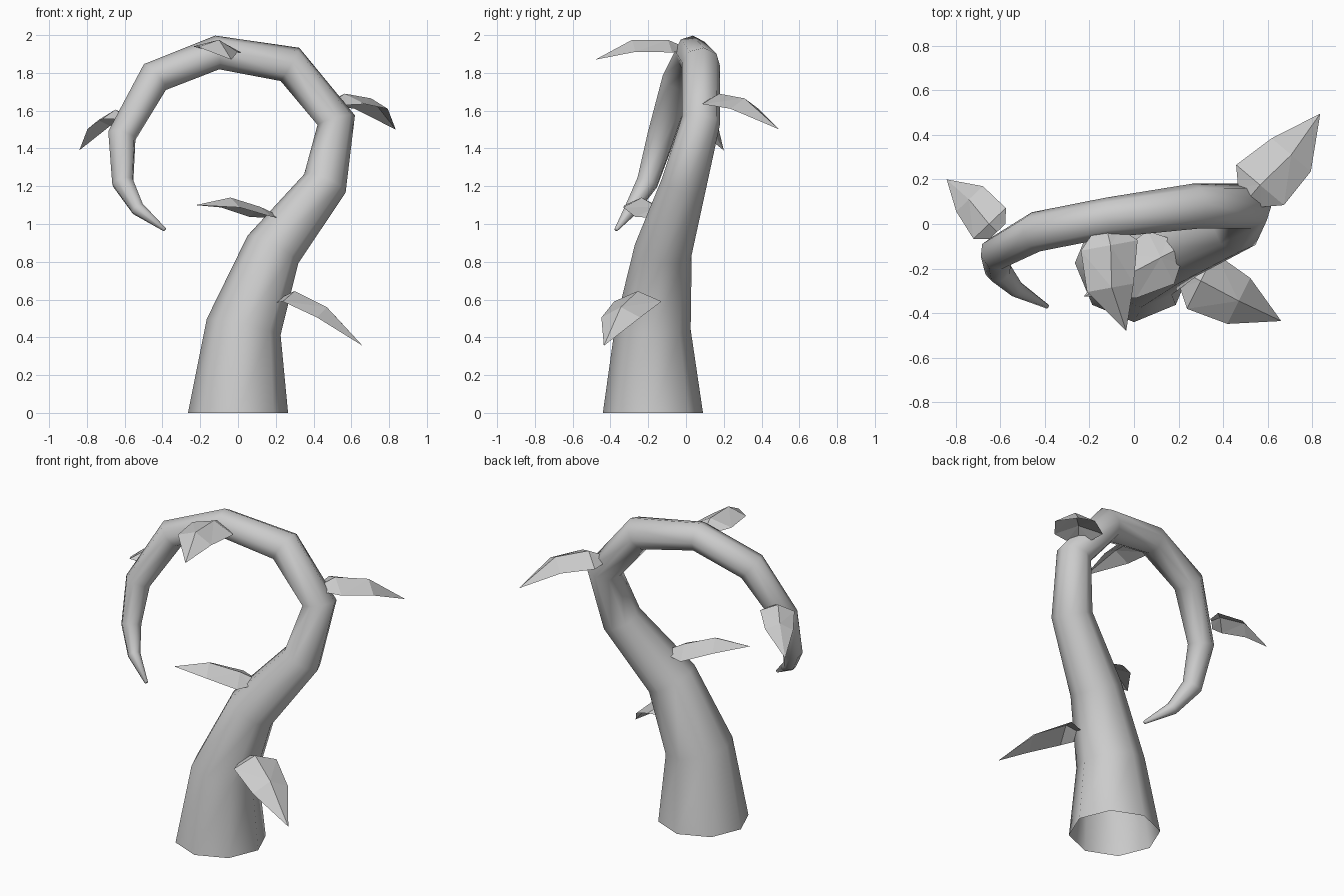
import bpy, bmesh, math
from mathutils import Vector, Matrix

cube = bpy.data.objects.get("Cube")
if cube:
    bpy.data.objects.remove(cube, do_unlink=True)

# One plain grey material
grey = bpy.data.materials.new("plain grey")
grey.use_nodes = True
GREY = (0.6, 0.6, 0.6, 1)
grey.diffuse_color = GREY
grey.node_tree.nodes["Principled BSDF"].inputs["Base Color"].default_value = GREY


def make_object(name, bm, smooth):
    for f in bm.faces:
        f.smooth = smooth
    mesh = bpy.data.meshes.new(name)
    bm.to_mesh(mesh)
    bm.free()
    mesh.materials.append(grey)
    obj = bpy.data.objects.new(name, mesh)
    bpy.context.collection.objects.link(obj)
    return obj


# Curling stem: eight-sided tapering tube, open at the foot
def make_stem(name, path, sides=8):
    pts = [Vector(p[:3]) for p in path]
    bm = bmesh.new()
    rings = []
    axis, across = Vector((0, 0, 1)), Vector((1, 0, 0))
    for i, p in enumerate(pts):
        if i == 0:
            tangent = axis.copy()
        elif i == len(pts) - 1:
            tangent = (p - pts[i - 1]).normalized()
        else:
            tangent = ((p - pts[i - 1]).normalized() + (pts[i + 1] - p).normalized()).normalized()
        across = axis.rotation_difference(tangent) @ across
        axis = tangent
        other = axis.cross(across)
        ring = []
        for k in range(sides):
            a = math.tau * k / sides
            ring.append(bm.verts.new(p + path[i][3] * (math.cos(a) * across + math.sin(a) * other)))
        rings.append(ring)
    for lo, hi in zip(rings, rings[1:]):
        for k in range(sides):
            n = (k + 1) % sides
            bm.faces.new((lo[k], lo[n], hi[n], hi[k]))
    bm.faces.new(rings[-1])
    return make_object(name, bm, True)


# Folded leaf: narrow root, two wide rows and a point, with a raised midrib
def make_leaf(name, wide, middle, tip, scale=1.0, roll=0.0):
    wide, middle, tip = Vector(wide), Vector(middle), Vector(tip)
    flat = tip - wide
    flat.z = 0
    flat.normalize()
    side = Matrix.Rotation(roll, 3, flat) @ Vector((-flat.y, flat.x, 0))
    up = flat.cross(side)
    root = wide - scale * (0.07 * flat + 0.03 * up)
    bm = bmesh.new()
    rows = []
    for p, half, fold in ((root, 0.07, 0.03), (wide, 0.14, 0.055), (middle, 0.115, 0.055)):
        rows.append([bm.verts.new(p + scale * (s * half * side - abs(s) * fold * up)) for s in (1, 0, -1)])
    point = bm.verts.new(tip)
    for a, b in zip(rows, rows[1:]):
        for k in (0, 1):
            bm.faces.new((a[k], a[k + 1], b[k + 1], b[k]))
    for k in (0, 1):
        bm.faces.new((rows[-1][k], rows[-1][k + 1], point))
    bmesh.ops.triangulate(bm, faces=bm.faces[:])
    for f in bm.faces:
        f.normal_update()
        if f.normal.dot(up) < 0:
            f.normal_flip()
    return make_object(name, bm, False)


# Centre line and radius of the stem
make_stem("curled_stem", [
    (0, -0.175, 0, 0.265), (0.03, -0.175, 0.455, 0.2), (0.185, -0.12, 0.865, 0.153),
    (0.46, -0.01, 1.215, 0.12), (0.52, 0.08, 1.55, 0.103), (0.275, 0.08, 1.845, 0.102),
    (-0.11, 0.03, 1.908, 0.09), (-0.44, -0.035, 1.778, 0.09), (-0.615, -0.13, 1.468, 0.077),
    (-0.61, -0.205, 1.22, 0.06), (-0.53, -0.29, 1.08, 0.038), (-0.388, -0.37, 0.97, 0.01)])

# Leaves along the stem
make_leaf("lower_left_leaf", (0.3, -0.255, 0.645), (0.47, -0.345, 0.56), (0.66, -0.435, 0.355))
make_leaf("inner_leaf", (0.12, -0.15, 1.09), (-0.04, -0.235, 1.14), (-0.225, -0.325, 1.1), 0.95)
make_leaf("upper_left_leaf", (0.565, 0.175, 1.69), (0.705, 0.31, 1.665), (0.835, 0.495, 1.5))
make_leaf("top_leaf", (-0.105, -0.095, 1.975), (-0.1, -0.285, 1.975), (-0.035, -0.48, 1.87), 0.93, -0.12)
make_leaf("right_leaf", (-0.65, 0, 1.605), (-0.74, 0.11, 1.55), (-0.84, 0.2, 1.39), 0.72, -0.1)
